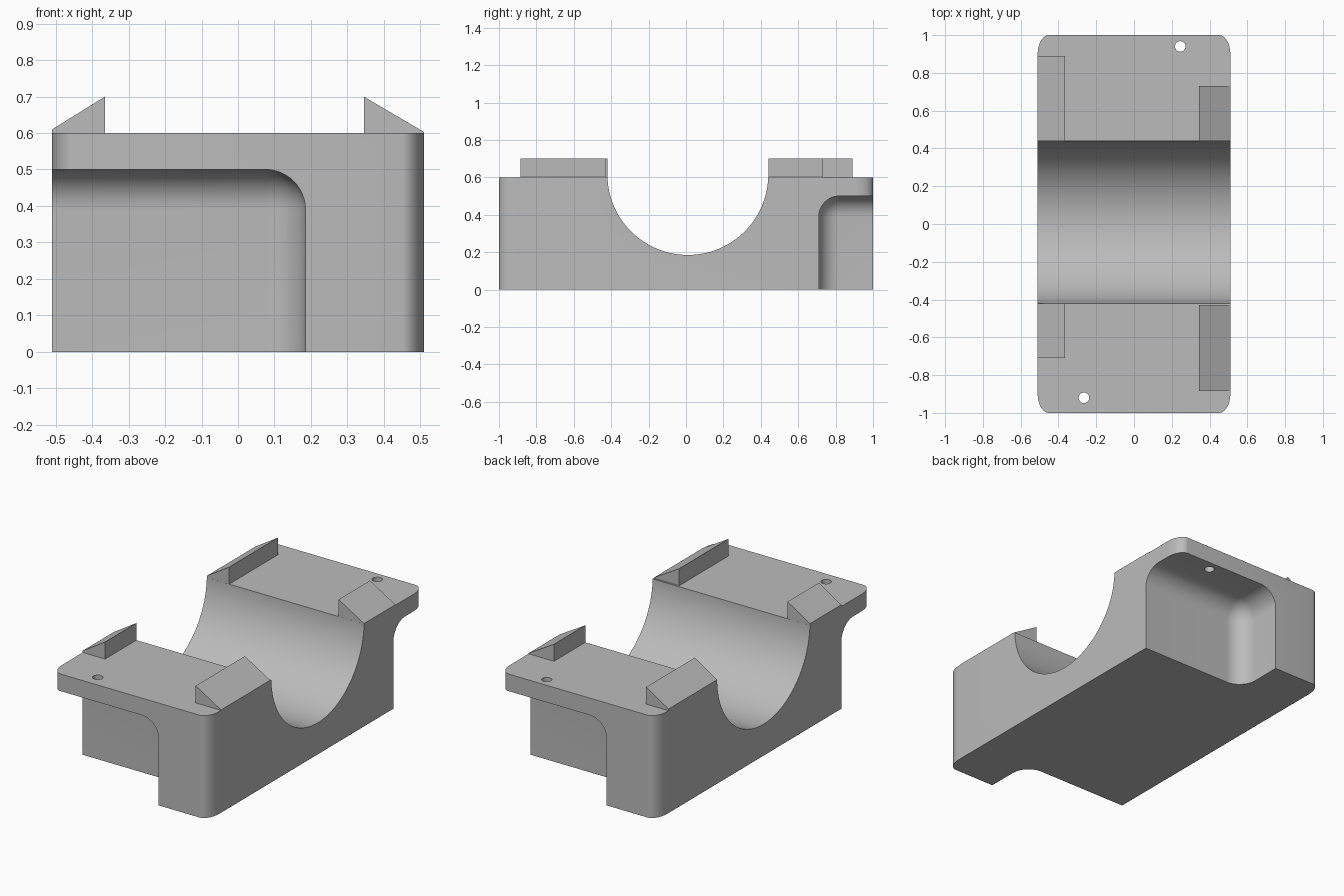
import bpy, bmesh, math
from math import radians, cos, sin, pi
from mathutils import Matrix

default = bpy.data.objects.get("Cube")
if default:
    bpy.data.objects.remove(default, do_unlink=True)

HALF_W, HALF_L, TOP = 0.51, 1.0, 0.6

grey = bpy.data.materials.new("plain grey")
grey.use_nodes = True
grey.diffuse_color = (0.5, 0.5, 0.5, 1)
grey.node_tree.nodes["Principled BSDF"].inputs["Base Color"].default_value = (0.5, 0.5, 0.5, 1)


def make_object(name, bm):
    bmesh.ops.recalc_face_normals(bm, faces=bm.faces)
    mesh = bpy.data.meshes.new(name)
    bm.to_mesh(mesh)
    bm.free()
    mesh.materials.append(grey)
    obj = bpy.data.objects.new(name, mesh)
    bpy.context.collection.objects.link(obj)
    return obj


def prism(name, outline, direction):
    """Extrude a closed 3D outline along a direction."""
    bm = bmesh.new()
    face = bm.faces.new([bm.verts.new(p) for p in outline])
    new = bmesh.ops.extrude_face_region(bm, geom=[face])["geom"]
    bmesh.ops.translate(bm, vec=direction, verts=[v for v in new if isinstance(v, bmesh.types.BMVert)])
    return make_object(name, bm)


def cylinder(name, radius, depth, sides, matrix):
    bm = bmesh.new()
    bmesh.ops.create_cone(bm, cap_ends=True, segments=sides, radius1=radius,
                          radius2=radius, depth=depth, matrix=matrix)
    return make_object(name, bm)


def rounded_box(name, low, high, radius):
    bm = bmesh.new()
    size = [b - a for a, b in zip(low, high)]
    mid = [(a + b) / 2 for a, b in zip(low, high)]
    bmesh.ops.create_cube(bm, size=1, matrix=Matrix.Translation(mid) @ Matrix.Diagonal((*size, 1)))
    bmesh.ops.bevel(bm, geom=bm.edges[:], offset=radius, segments=12, profile=0.5, affect='EDGES')
    return make_object(name, bm)


# Block with softly rounded vertical corners
round_x, round_y, steps = 0.06, 0.1, 12
outline = []
for quarter, (sx, sy) in enumerate([(1, 1), (-1, 1), (-1, -1), (1, -1)]):
    for i in range(steps + 1):
        a = (quarter + i / steps) * pi / 2
        outline.append((sx * (HALF_W - round_x) + round_x * cos(a),
                        sy * (HALF_L - round_y) + round_y * sin(a), 0))
body = prism("cradle_body", outline, (0, 0, TOP))

# Cutters: trough across the block, two corner pockets, two screw holes
cutters = [
    cylinder("trough_cutter", 0.43, 2, 128,
             Matrix.Translation((0, 0.01, 0.615)) @ Matrix.Rotation(radians(90), 4, 'Y')),
    rounded_box("back_pocket_cutter", (-0.185, 0.71, -0.5), (1, 1.5, 0.5), 0.11),
    rounded_box("front_pocket_cutter", (-1, -1.5, -0.5), (0.185, -0.71, 0.5), 0.11),
    cylinder("back_hole_cutter", 0.028, 1, 32, Matrix.Translation((0.245, 0.94, 0.6))),
    cylinder("front_hole_cutter", 0.028, 1, 32, Matrix.Translation((-0.265, -0.92, 0.6))),
]
bpy.context.view_layer.objects.active = body
for cutter in cutters:
    cutter.hide_render = True
    mod = body.modifiers.new(cutter.name, 'BOOLEAN')
    mod.operation, mod.solver, mod.object = 'DIFFERENCE', 'EXACT', cutter
    bpy.ops.object.modifier_apply(modifier=mod.name)
    bpy.data.objects.remove(cutter, do_unlink=True)

bpy.ops.object.select_all(action='DESELECT')
body.select_set(True)
bpy.ops.object.shade_smooth_by_angle(angle=radians(30))


# Wedge shaped rails on the top, sloping down to the outer sides
def wedge(name, side, inner, lip, y0, y1):
    outer = side * HALF_W
    profile = [(outer, y0, TOP), (side * inner, y0, TOP),
               (side * inner, y0, TOP + 0.1), (outer, y0, TOP + lip)]
    return prism(name, profile, (0, y1 - y0, 0))


wedge("right_back_wedge", -1, 0.365, 0.01, 0.44, 0.89)
wedge("right_front_wedge", -1, 0.365, 0.01, -0.71, -0.42)
wedge("left_back_wedge", 1, 0.345, 0.003, 0.44, 0.73)
wedge("left_front_wedge", 1, 0.345, 0.003, -0.885, -0.43)
